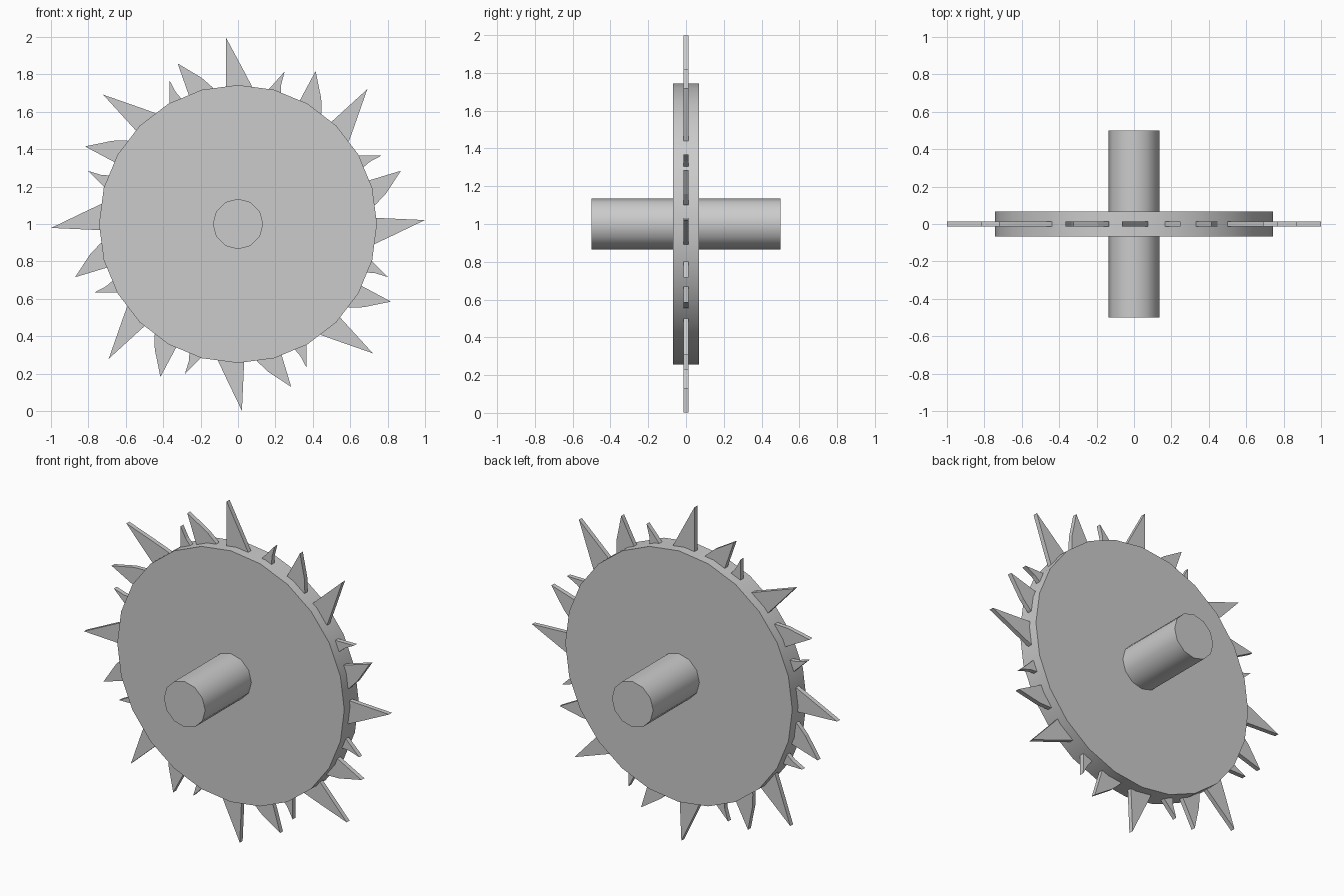
import bpy
import bmesh
import math
from mathutils import Matrix, Vector

cube = bpy.data.objects.get("Cube")
if cube:
    bpy.data.objects.remove(cube, do_unlink=True)

CENTRE = Vector((0, 0, 1.0))

# Single plain grey
grey = bpy.data.materials.new("plain grey")
grey.use_nodes = True
colour = (0.6, 0.6, 0.6, 1)
grey.diffuse_color = colour
grey.node_tree.nodes["Principled BSDF"].inputs["Base Color"].default_value = colour


def cylinder(name, radius, depth, sides):
    """Cylinder along y with a vertex at the top and smooth walls."""
    bpy.ops.mesh.primitive_cylinder_add(
        vertices=sides, radius=radius, depth=depth,
        location=CENTRE, rotation=(math.pi / 2, 0, 0))
    obj = bpy.context.object
    obj.name = name
    obj.data.materials.append(grey)
    bpy.ops.object.shade_smooth_by_angle(angle=math.radians(40))


def spike(name, outline, degrees, thickness=0.027):
    """Flat blade from a (radial, tangential) outline, turned about the axle."""
    bm = bmesh.new()
    face = bm.faces.new([bm.verts.new((r, -thickness / 2, t)) for r, t in outline])
    ext = bmesh.ops.extrude_face_region(bm, geom=[face])
    moved = [v for v in ext["geom"] if isinstance(v, bmesh.types.BMVert)]
    bmesh.ops.translate(bm, verts=moved, vec=(0, thickness, 0))
    bmesh.ops.recalc_face_normals(bm, faces=bm.faces)
    turn = Matrix.Rotation(-math.radians(degrees), 4, "Y")
    bm.transform(Matrix.Translation(CENTRE) @ turn)
    mesh = bpy.data.meshes.new(name)
    bm.to_mesh(mesh)
    bm.free()
    mesh.materials.append(grey)
    bpy.context.collection.objects.link(bpy.data.objects.new(name, mesh))


# Wheel and axle
cylinder("wheel_disc", 0.743, 0.135, 24)
cylinder("axle", 0.135, 1.0, 12)

# Hooked spikes: root, root, bend, tip; each with its angle within a group
SPIKES = {
    "large_spike": (0, [(0.69, 0.035), (0.69, -0.125), (0.735, -0.105),
                        (0.81, -0.07), (0.999, 0.021)]),
    "medium_spike": (18.1, [(0.69, 0.005), (0.69, -0.14), (0.735, -0.128),
                            (0.80, -0.093), (0.917, 0)]),
    "small_spike": (25.5, [(0.69, 0.075), (0.69, -0.02), (0.735, -0.015),
                           (0.78, -0.003), (0.852, 0)]),
}
# Slightly shifted spikes near the top
NUDGED = {("small_spike", 1), ("large_spike", 2), ("medium_spike", 2)}

for group in range(8):
    for name, (offset, outline) in SPIKES.items():
        nudge = 2.5 if (name, group) in NUDGED else 0
        spike(f"{name}_{group + 1}", outline, group * 45 + offset + nudge)
